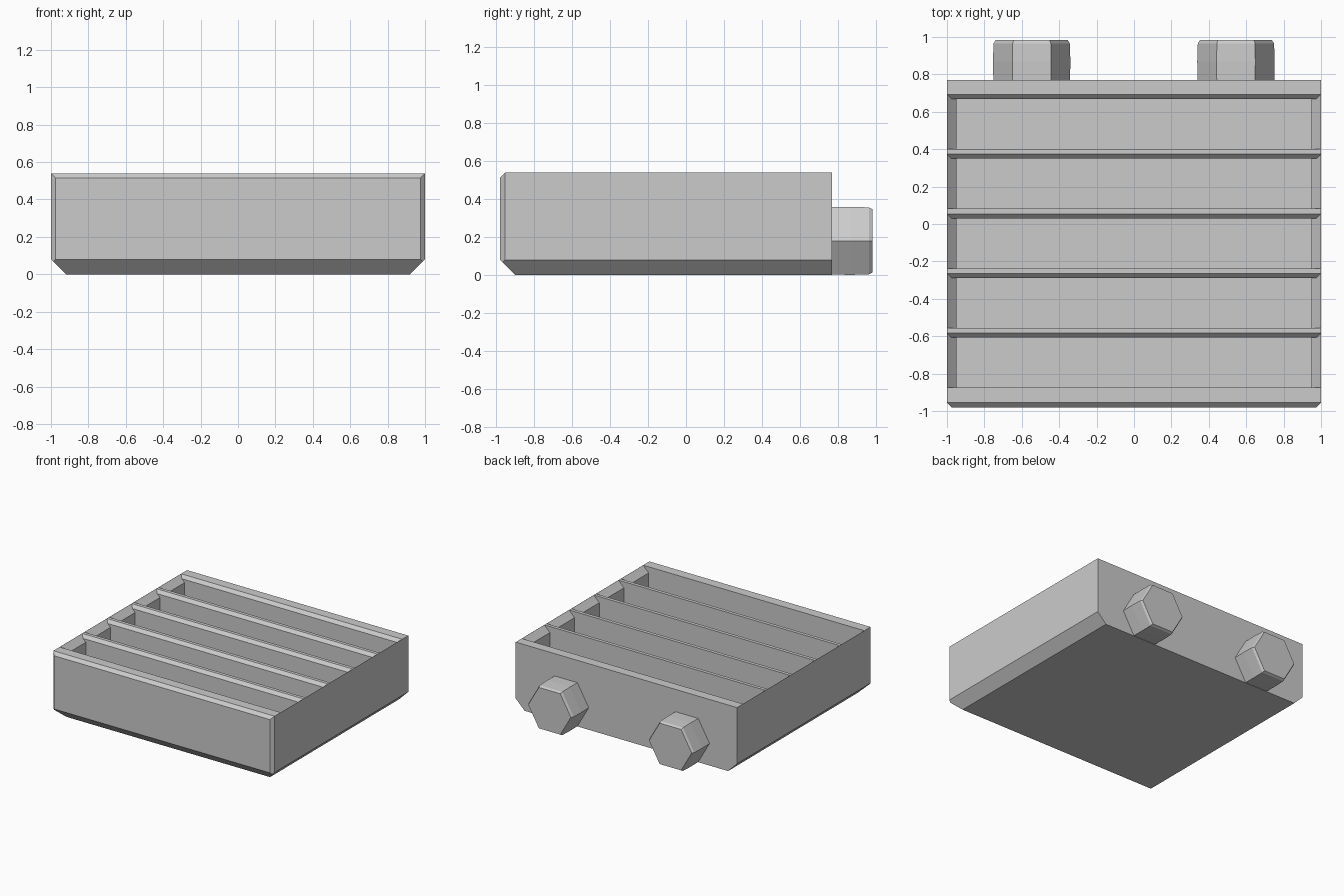
import bpy, bmesh, math
from mathutils import Vector

if "Cube" in bpy.data.objects:
    bpy.data.objects.remove(bpy.data.objects["Cube"])

grey = bpy.data.materials.new("light grey")
grey.diffuse_color = (0.6, 0.6, 0.6, 1)
grey.use_nodes = True
grey.node_tree.nodes["Principled BSDF"].inputs["Base Color"].default_value = grey.diffuse_color


def add_object(name, bm):
    bmesh.ops.recalc_face_normals(bm, faces=bm.faces)
    mesh = bpy.data.meshes.new(name)
    bm.to_mesh(mesh)
    bm.free()
    mesh.materials.append(grey)
    obj = bpy.data.objects.new(name, mesh)
    bpy.context.collection.objects.link(obj)
    return obj


def loft(bm, rings):
    """Skin a closed solid through rings of equal point count."""
    rows = [[bm.verts.new(p) for p in ring] for ring in rings]
    n = len(rows[0])
    for a, b in zip(rows, rows[1:]):
        for i in range(n):
            j = (i + 1) % n
            bm.faces.new((a[i], a[j], b[j], b[i]))
    bm.faces.new(rows[0][::-1])
    bm.faces.new(rows[-1])


def rect(x, y0, y1, z):
    return [(-x, y0, z), (x, y0, z), (x, y1, z), (-x, y1, z)]


FRONT, BACK, TOP = -0.98, 0.77, 0.54

# Housing: box with chamfered lower edges, front corners and top front edge
bm = bmesh.new()
loft(bm, [rect(1, FRONT, BACK, 0), rect(1, FRONT, BACK, TOP)])
chamfers = [((0, FRONT, 0.08), (0, -1, -1)), ((0, FRONT, TOP - 0.025), (0, -1, 1))]
for s in (-1, 1):
    chamfers += [((s, 0, 0.08), (s, 0, -1)), ((s, FRONT + 0.025, 0), (s, -1, 0))]
for point, normal in chamfers:
    geom = bm.verts[:] + bm.edges[:] + bm.faces[:]
    bmesh.ops.bisect_plane(bm, geom=geom, plane_co=point,
                           plane_no=Vector(normal).normalized(), clear_outer=True)
    bmesh.ops.holes_fill(bm, edges=[e for e in bm.edges if e.is_boundary], sides=0)
housing = add_object("slotted_housing", bm)

# Slots: flared at both ends and along the rear lip, leaving thin fins
bm = bmesh.new()
for i in range(5):
    y0 = -0.875 + 0.319 * i
    y1 = y0 + 0.267
    loft(bm, [rect(0.95, y0, y1, 0.10), rect(0.95, y0, y1, TOP - 0.05),
              rect(0.975, y0, y1, TOP - 0.025), rect(0.999, y0, y1 + 0.024, TOP),
              rect(0.999, y0, y1 + 0.024, TOP + 0.05)])
cutter = add_object("slot_cutter", bm)
cutter.hide_render = True
cutter.hide_set(True)
cut = housing.modifiers.new("slots", 'BOOLEAN')
cut.operation = 'DIFFERENCE'
cut.solver = 'EXACT'
cut.object = cutter


# Hexagonal knobs on the back, slightly barrelled with a small outer chamfer
def hexagon(cx, y, r):
    return [(cx + r * math.cos(math.radians(60 * k)), y,
             0.18 + r * math.sin(math.radians(60 * k))) for k in range(6)]


for side, cx in (("left", -0.547), ("right", 0.545)):
    bm = bmesh.new()
    loft(bm, [hexagon(cx, y, r) for y, r in
              ((BACK, 0.205), (0.87, 0.207), (0.965, 0.204), (0.983, 0.193))])
    add_object(side + "_back_knob", bm)
